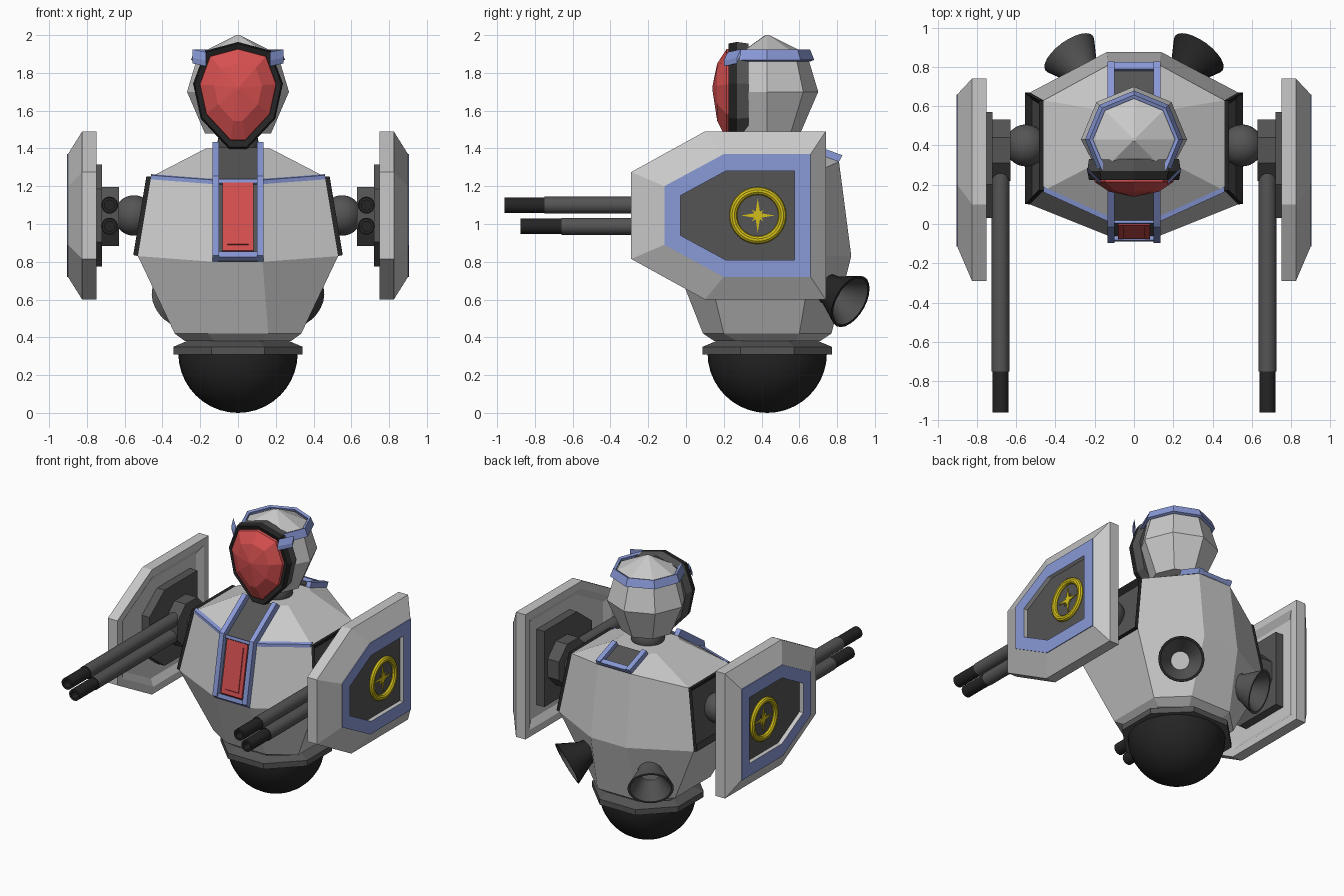
import bpy, bmesh, math
from mathutils import Vector

cube = bpy.data.objects.get("Cube")
if cube:
    bpy.data.objects.remove(cube)


def material(name, r, g, b):
    m = bpy.data.materials.new(name)
    m.use_nodes = True
    m.diffuse_color = (r, g, b, 1)
    m.node_tree.nodes["Principled BSDF"].inputs["Base Color"].default_value = (r, g, b, 1)
    return m


LIGHT = material("light grey", .58, .58, .58)
DARK = material("dark grey", .09, .09, .09)
BLACK = material("black", .018, .018, .018)
RED = material("red", .68, .08, .08)
BLUE = material("blue", .25, .32, .68)
YELLOW = material("yellow", .65, .52, .01)


def finish(name, bm, mats, smooth=False):
    bmesh.ops.recalc_face_normals(bm, faces=bm.faces)
    me = bpy.data.meshes.new(name)
    bm.to_mesh(me)
    bm.free()
    for m in mats:
        me.materials.append(m)
    ob = bpy.data.objects.new(name, me)
    bpy.context.collection.objects.link(ob)
    if smooth:
        bpy.ops.object.select_all(action='DESELECT')
        ob.select_set(True)
        bpy.context.view_layer.objects.active = ob
        bpy.ops.object.shade_smooth_by_angle(angle=math.radians(40))
    return ob


def loft_mesh(rings, bands=None, caps=(True, True)):
    """Skin rings of equal length; bands gives the material of each step."""
    bm = bmesh.new()
    rows = [[bm.verts.new(p) for p in ring] for ring in rings]
    n = len(rows[0])
    bands = bands or [0] * (len(rows) + 1)
    for k in range(len(rows) - 1):
        for i in range(n):
            j = (i + 1) % n
            f = bm.faces.new((rows[k][i], rows[k][j], rows[k + 1][j], rows[k + 1][i]))
            f.material_index = bands[k + 1]
    for row, use, mat in ((rows[0], caps[0], bands[0]), (rows[-1], caps[1], bands[-1])):
        if use:
            bm.faces.new(row).material_index = mat
    return bm


def loft(name, rings, mats, bands=None, caps=(True, True), smooth=False):
    return finish(name, loft_mesh(rings, bands, caps), mats, smooth)


def circle(center, axis, r, n=24, turn=0.0):
    q = Vector(axis).to_track_quat('Z', 'Y')
    return [Vector(center) + q @ Vector((r * math.cos(a), r * math.sin(a), 0))
            for a in (turn + math.tau * i / n for i in range(n))]


def prism(name, poly, x0, x1, mat):
    """Extrude a (y, z) outline along x."""
    return loft(name, [[(x, y, z) for y, z in poly] for x in (x0, x1)], [mat])


def ball(name, center, r, mat, flat_top=False):
    bm = bmesh.new()
    bmesh.ops.create_uvsphere(bm, u_segments=32, v_segments=20, radius=r)
    if flat_top:
        bmesh.ops.bisect_plane(bm, geom=bm.verts[:] + bm.edges[:] + bm.faces[:],
                               plane_co=(0, 0, 0), plane_no=(0, 0, 1), clear_outer=True)
    bmesh.ops.translate(bm, verts=bm.verts, vec=center)
    return finish(name, bm, [mat], True)


def torso_ring(front, side_front, side_back, back):
    half = [front, side_front, side_back, back]
    return half + [(-x, y, z) for x, y, z in reversed(half)]


# Rolling ball and base collar
CY = .43
ball("base_ball", (0, CY, .316), .316, BLACK, True)
loft("base_collar", [circle((0, CY, z), (0, 0, 1), r, 8, math.pi / 8)
                     for z, r in ((.31, .37), (.35, .37), (.385, .28))], [DARK])

# Torso with framed, recessed side panels
torso = loft_mesh([
    torso_ring((.13, .15, .38), (.28, .27, .38), (.28, .58, .38), (.13, .71, .38)),
    torso_ring((.16, .09, .42), (.335, .2, .42), (.335, .6, .42), (.16, .77, .42)),
    torso_ring((.13, -.06, .8), (.53, .1, .83), (.53, .67, .83), (.14, .875, .83)),
    torso_ring((.13, .02, 1.22), (.46, .17, 1.25), (.46, .63, 1.25), (.13, .81, 1.33)),
    torso_ring((.13, .28, 1.4), (.17, .32, 1.4), (.17, .58, 1.4), (.13, .62, 1.4))])
bmesh.ops.recalc_face_normals(torso, faces=torso.faces)
sides = [f for f in torso.faces
         if abs(f.normal.x) > .9 and .85 < f.calc_center_median().z < 1.2]
for depth, thick, mat in ((.025, .002, 1), (-.03, .045, 2)):
    res = bmesh.ops.inset_individual(torso, faces=sides, thickness=thick, depth=depth)
    for f in res["faces"]:
        f.material_index = 1
    for f in sides:
        f.material_index = mat
finish("torso", torso, [LIGHT, BLACK, DARK])

# Central channel: dark strips, blue rails and cross bars, red chest plate
FRONT = [(-.06, .8), (.02, 1.22), (.28, 1.4)]
BACK = [(.62, 1.4), (.81, 1.33)]


def strip(name, path, lift, x0, x1, mat, dy=-.6):
    outer = [(y + lift * dy, z + lift * .75) for y, z in path]
    return prism(name, path + outer[::-1], x0, x1, mat)


for label, path, dy in (("front", FRONT, -.8), ("back", BACK, .4)):
    strip(label + "_channel", path, .008, -.105, .105, DARK, dy)
    for s in (-1, 1):
        strip(label + "_rail", path, .045, s * .1, s * .135, BLUE, dy)


def along(t):
    return (-.06 + .08 * t, .8 + .42 * t)


strip("lower_cross_bar", [along(0), along(.07)], .035, -.1, .1, BLUE, -.8)
strip("upper_cross_bar", [along(.96), along(1.01)], .02, -.1, .1, BLUE, -.8)
strip("back_cross_bar", [(.775, 1.343), (.81, 1.33)], .035, -.1, .1, BLUE, .4)
strip("chest_plate", [along(.09), along(.95)], .028, -.082, .082, RED, -.8)
strip("chest_plate_inset", [along(.16), along(.88)], .036, -.055, .055, RED, -.8)

# Head: faceted helmet cut away at the face
ball("neck", (0, CY, 1.42), .11, DARK)


def head_ring(z, r):
    return [(p.x, max(p.y, .28), p.z) for p in circle((0, CY, z), (0, 0, 1), r, 8)]


loft("helmet", [head_ring(1.48, .175), head_ring(1.7, .27),
                head_ring(1.9, .21), head_ring(2.0, .01)], [LIGHT])

# Helmet band, open over the face
bm = bmesh.new()
rows = []
for k in range(7):
    a = math.radians(-45 + 45 * k)
    rows.append([bm.verts.new((r * math.cos(a), CY + r * math.sin(a), z))
                 for r, z in ((.24, 1.865), (.218, 1.92))])
for p, q in zip(rows, rows[1:]):
    bm.faces.new((p[0], q[0], q[1], p[1]))
band = finish("helmet_band", bm, [BLUE])
mod = band.modifiers.new("thickness", 'SOLIDIFY')
mod.thickness = .02
mod.offset = 0

# Face rim and mask share one outline
FACE = [(0, 1.93), (.15, 1.89), (.205, 1.74), (.17, 1.58), (.04, 1.44)]
FACE += [(-x, z) for x, z in reversed(FACE[1:])]


def face_ring(y, scale, lean=0.0):
    return [(x * scale, y + lean * (1.7 - z), 1.72 + (z - 1.72) * scale) for x, z in FACE]


loft("face_rim", [face_ring(.33, 1.12), face_ring(.27, 1.16), face_ring(.225, 1.12),
                  face_ring(.235, .98)], [DARK, BLACK], [0, 0, 1, 1, 1])
loft("face_mask", [face_ring(.26, 1), face_ring(.215, .98), face_ring(.165, .62),
                   face_ring(.14, .04)], [RED])


def shield_ring(x, yf, ys, yb, hf, ht):
    c = 1.045
    return [(x, yf, c + hf), (x, ys, c + ht), (x, yb, c + ht),
            (x, yb, c - ht), (x, ys, c - ht), (x, yf, c - hf)]


def star(x, r, inner, turn):
    return [(x, .38 + d * math.cos(a), 1.045 + d * math.sin(a))
            for d, a in ((r if i % 2 == 0 else inner, turn + i * math.pi / 4)
                         for i in range(8))]


# Everything that comes in pairs
for s, side in ((1, "left"), (-1, "right")):
    # Blue brow pad and shoulder trim
    loft(side + "_brow_pad", [
        [(s * x, y, z + d) for x, y, d in ((.17, .2, -.025), (.24, .27, -.01),
                                           (.24, .29, .035), (.17, .22, .02))]
        for z in (1.86, 1.89)], [BLUE])
    loft(side + "_shoulder_trim", [
        [(s * x, y - .008, z - .014), (s * x, y - .008, z + .008), (s * x, y + .02, z + .014)]
        for x, y, z in ((.13, .02, 1.225), (.46, .17, 1.25))], [BLUE])

    # Shoulder joint and gun mount
    ball(side + "_shoulder_joint", (s * .55, .4, 1.045), .107, DARK)
    loft(side + "_gun_mount", [circle((s * x, .375, 1.04), (1, 0, 0), .17, 8, math.pi / 8)
                               for x in (.63, .73)], [DARK])
    loft(side + "_mount_plate", [shield_ring(s * x, .03, .2, .57, .14, .27)
                                 for x in (.72, .79)], [DARK])

    # Twin barrels with hollow black tips
    for label, z, tip, end in (("upper", 1.1, -.75, -.96), ("lower", .988, -.66, -.875)):
        steps = ((.3, .045), (tip, .045), (tip, .041), (end, .041), (end, .026), (end + .1, .026))
        loft(side + "_" + label + "_barrel",
             [circle((s * .68, y, z), (0, 1, 0), r) for y, r in steps],
             [DARK, BLACK], [0, 0, 1, 1, 1, 1, 1], smooth=True)

    # Shield with bevelled rim, blue border and recessed dark centre
    loft(side + "_shield", [
        shield_ring(s * .78, -.18, .13, .64, .18, .35),
        shield_ring(s * .75, -.23, .115, .69, .205, .395),
        shield_ring(s * .75, -.29, .1, .74, .23, .445),
        shield_ring(s * .825, -.29, .1, .74, .23, .445),
        shield_ring(s * .9, -.115, .2, .66, .155, .325),
        shield_ring(s * .905, -.115, .2, .66, .155, .325),
        shield_ring(s * .905, -.03, .21, .575, .105, .235),
        shield_ring(s * .875, -.03, .21, .575, .105, .235)],
        [LIGHT, BLUE, DARK], [0, 0, 0, 0, 0, 1, 1, 0, 2])

    # Yellow ring and star on the shield
    bpy.ops.mesh.primitive_torus_add(
        location=(s * .88, .38, 1.045), rotation=(0, math.pi / 2, 0), major_radius=.13,
        minor_radius=.021, major_segments=40, minor_segments=10)
    ring = bpy.context.object
    ring.name = side + "_shield_ring"
    ring.data.materials.append(YELLOW)
    bpy.ops.object.shade_smooth_by_angle()
    for label, r, inner, turn in (("star", .09, .018, 0), ("small_star", .045, .012, math.pi / 4)):
        loft(side + "_" + label, [star(s * x, r, inner, turn) for x in (.874, .882)], [YELLOW])

    # Rear thruster nozzle
    n = Vector((s * .53, .73, -.42)).normalized()
    mouth = Vector((s * .33, .87, .59))
    shell = BLACK if s > 0 else DARK
    loft(side + "_thruster", [circle(mouth + n * d, n, r) for d, r in
                              ((-.22, .07), (-.13, .085), (0, .15), (0, .135), (-.12, .06))],
         [shell, DARK, LIGHT], [0, 0, 0, 0, 1, 2], smooth=True)
